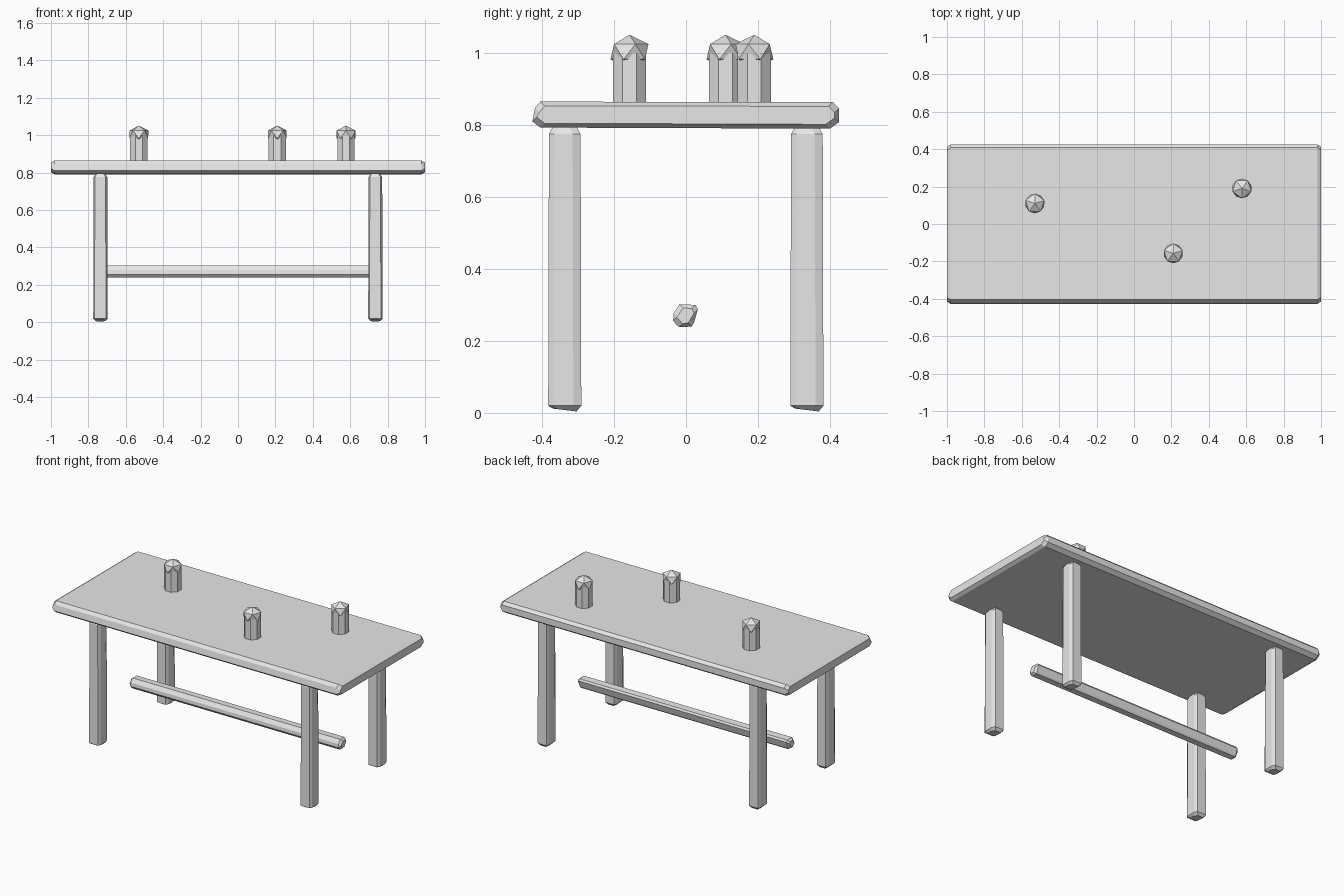
import bpy
import bmesh
import math
from mathutils import Vector, Matrix

if "Cube" in bpy.data.objects:
    bpy.data.objects.remove(bpy.data.objects["Cube"], do_unlink=True)

grey = bpy.data.materials.new("plain grey")
grey.use_nodes = True
grey.diffuse_color = (0.8, 0.8, 0.8, 1)
grey.node_tree.nodes["Principled BSDF"].inputs["Base Color"].default_value = (0.8, 0.8, 0.8, 1)


def finish(name, bm, location=(0, 0, 0)):
    bmesh.ops.recalc_face_normals(bm, faces=bm.faces[:])
    mesh = bpy.data.meshes.new(name)
    bm.to_mesh(mesh)
    bm.free()
    mesh.materials.append(grey)
    obj = bpy.data.objects.new(name, mesh)
    obj.location = location
    bpy.context.collection.objects.link(obj)
    return obj


def hewn_beam(name, profile, rings, axis, location=(0, 0, 0)):
    """Sweep a chamfered profile along an axis; each ring is (position, inset)."""
    bm = bmesh.new()
    mid_a = sum(p[0] for p in profile) / len(profile)
    mid_b = sum(p[1] for p in profile) / len(profile)
    loops = []
    for pos, inset in rings:
        loop = []
        for a, b in profile:
            a -= math.copysign(inset, a - mid_a)
            b -= math.copysign(inset, b - mid_b)
            loop.append(bm.verts.new((pos, a, b) if axis == "x" else (a, b, pos)))
        loops.append(loop)
    for low, high in zip(loops, loops[1:]):
        for i in range(len(profile)):
            j = (i + 1) % len(profile)
            bm.faces.new((low[i], low[j], high[j], high[i]))
    bm.faces.new(loops[0])
    bm.faces.new(loops[-1])
    return finish(name, bm, location)


# Table top: slab with uneven chamfers
hewn_beam("table_top",
          [(-0.405, 0.865), (-0.42, 0.847), (-0.427, 0.81), (-0.405, 0.793),
           (0.4, 0.79), (0.425, 0.808), (0.425, 0.847), (0.408, 0.864)],
          [(-1.0, 0.012), (-0.98, 0), (0.98, 0), (1.0, 0.012)], "x")

# Four matching legs
leg_profile = [(-0.04, -0.032), (-0.033, -0.047), (0.03, -0.047), (0.039, -0.032),
               (0.039, 0.025), (0.03, 0.047), (-0.033, 0.047), (-0.04, 0.03)]
for side, x in (("left", 0.735), ("right", -0.735)):
    for end, y in (("front", -0.337), ("back", 0.336)):
        leg = hewn_beam(f"{end}_{side}_leg", leg_profile,
                        [(0.004, 0.014), (0.02, -0.001), (0.775, 0.003), (0.795, 0.014)],
                        "z", (x, y, 0))
        # the foot slopes a little
        for v in leg.data.vertices:
            if v.co.z < 0.01:
                v.co.z += 0.004 - 0.12 * v.co.y

# Stretcher between the leg pairs
hewn_beam("stretcher",
          [(-0.018, 0.302), (0.026, 0.3), (0.033, 0.288), (0.022, 0.25),
           (0.016, 0.24), (-0.02, 0.238), (-0.036, 0.256), (-0.034, 0.278)],
          [(-0.735, 0.01), (-0.722, 0), (0.722, 0), (0.735, 0.01)], "x")

# Pegs standing on the top, each with a faceted cap
for n, (x, y, turn) in enumerate([(-0.53, 0.11, 0.3), (0.21, -0.157, 1.57), (0.577, 0.19, 2.2)]):
    bm = bmesh.new()
    bmesh.ops.create_cone(bm, cap_ends=True, segments=8, radius1=0.05, radius2=0.05, depth=0.15,
                          matrix=Matrix.Rotation(math.pi / 8, 4, "Z"))
    finish(f"peg_{n + 1}", bm, (x, y, 0.925))
    bm = bmesh.new()
    bmesh.ops.create_icosphere(bm, subdivisions=1, radius=1)
    bmesh.ops.scale(bm, vec=Vector((0.059, 0.059, 0.047)), verts=bm.verts[:])
    bmesh.ops.rotate(bm, cent=(0, 0, 0), matrix=Matrix.Rotation(turn, 3, "Z"), verts=bm.verts[:])
    finish(f"peg_cap_{n + 1}", bm, (x, y, 1.004))
